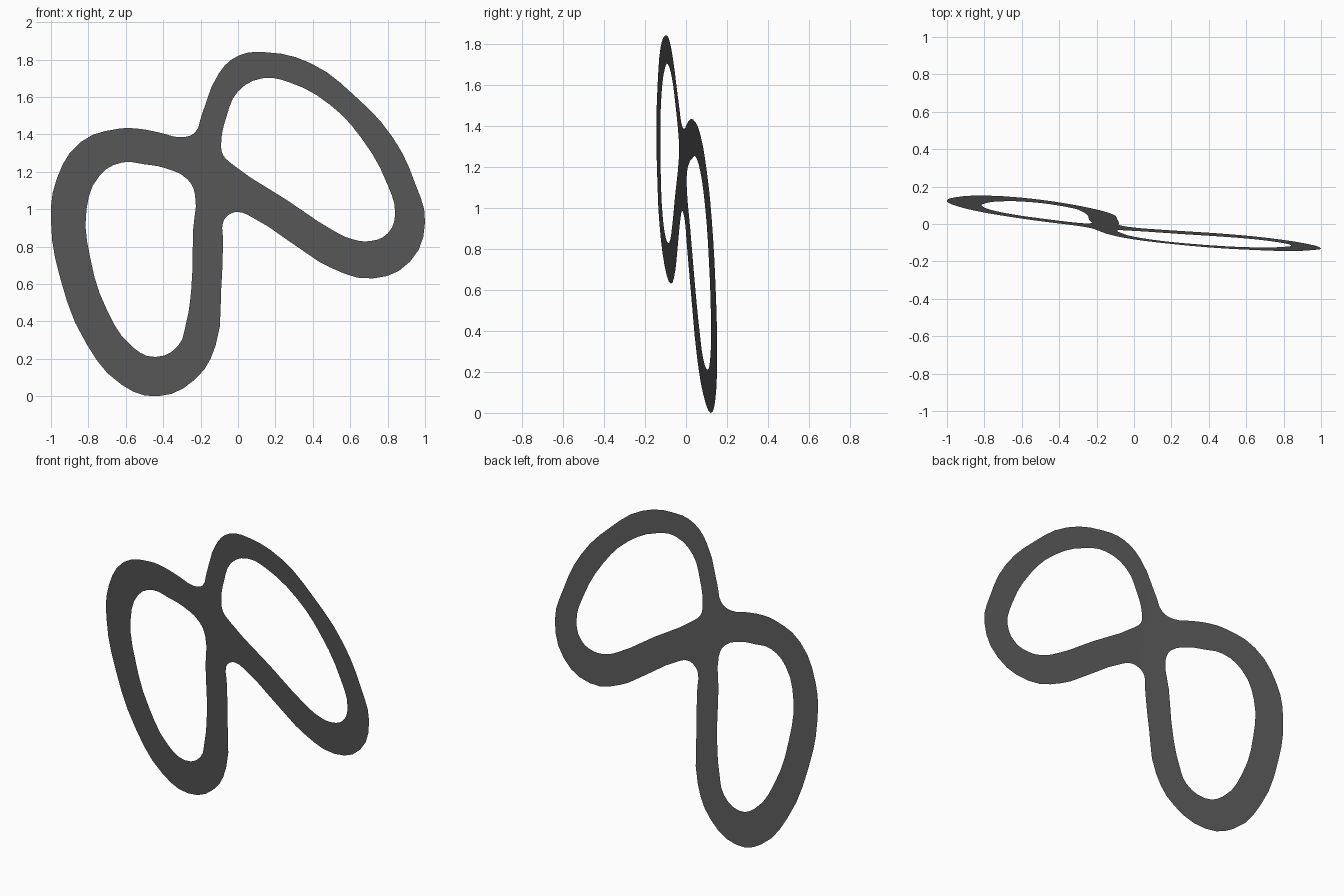
import bpy
import bmesh
from mathutils import Vector

default_cube = bpy.data.objects.get("Cube")
if default_cube:
    bpy.data.objects.remove(default_cube, do_unlink=True)

# Outlines as (x, z) points: outer edge of the twin loop and its two openings
OUTER_EDGE = [
    (.14, 1.84), (.39, 1.78), (.62, 1.61), (.83, 1.38), (.95, 1.13), (1, .93),
    (.92, .72), (.72, .63), (.49, .69), (.33, .79), (.07, .96), (0, .985),
    (-.05, .97), (-.08, .93), (-.08, .84), (-.09, .57), (-.12, .27),
    (-.23, .09), (-.43, 0), (-.62, .06), (-.81, .28), (-.95, .63), (-1, .94),
    (-.97, 1.16), (-.84, 1.36), (-.64, 1.43), (-.53, 1.43), (-.42, 1.41),
    (-.3, 1.385), (-.23, 1.41), (-.195, 1.5), (-.1, 1.73), (0, 1.82),
]
RIGHT_OPENING = [
    (-.23, 1.08), (-.24, .89), (-.25, .57), (-.28, .38), (-.32, .27),
    (-.44, .21), (-.56, .26), (-.7, .46), (-.79, .74), (-.81, 1),
    (-.74, 1.18), (-.62, 1.25), (-.5, 1.24), (-.39, 1.22), (-.27, 1.16),
]
LEFT_OPENING = [
    (-.09, 1.35), (-.08, 1.29), (-.03, 1.24), (.26, 1.05), (.52, .88),
    (.61, .84), (.71, .83), (.8, .87), (.84, .97), (.8, 1.13), (.66, 1.38),
    (.49, 1.56), (.27, 1.68), (.13, 1.7), (0, 1.63), (-.06, 1.5),
]

# Each lobe lies in its own plane: y = offset + x * slope_x + z * slope_z
RIGHT_LOBE = Vector((.0587, -.1427, -.0805))
LEFT_LOBE = Vector((.0556, -.1152, -.0758))


def add_outline(curve, points):
    """Add a smooth closed spline through the given points."""
    spline = curve.splines.new('BEZIER')
    spline.bezier_points.add(len(points) - 1)
    spline.use_cyclic_u = True
    spline.resolution_u = 3
    for bezier_point, (x, z) in zip(spline.bezier_points, points):
        bezier_point.co = (x, z, 0)
        bezier_point.handle_left_type = 'AUTO'
        bezier_point.handle_right_type = 'AUTO'


def filled_sheet(name, outlines):
    """Fill the outlines as one flat sheet and return it as a mesh."""
    curve = bpy.data.curves.new(name + "_outline", 'CURVE')
    curve.dimensions = '2D'
    curve.fill_mode = 'BOTH'
    for points in outlines:
        add_outline(curve, points)
    helper = bpy.data.objects.new(name + "_outline", curve)
    bpy.context.collection.objects.link(helper)
    bpy.context.view_layer.update()
    evaluated = helper.evaluated_get(bpy.context.evaluated_depsgraph_get())
    mesh = bpy.data.meshes.new_from_object(evaluated)
    bpy.data.objects.remove(helper, do_unlink=True)
    bpy.data.curves.remove(curve)
    mesh.name = name
    return mesh


def make_material(name, colour):
    material = bpy.data.materials.new(name)
    material.use_nodes = True
    material.diffuse_color = colour
    material.node_tree.nodes["Principled BSDF"].inputs["Base Color"].default_value = colour
    return material


# Twin loop: a thin sheet, creased where the two lobes meet
mesh = filled_sheet("twin_loop", [OUTER_EDGE, RIGHT_OPENING, LEFT_OPENING])
bm = bmesh.new()
bm.from_mesh(mesh)
bmesh.ops.remove_doubles(bm, verts=bm.verts, dist=.0005)

crease = RIGHT_LOBE - LEFT_LOBE
bmesh.ops.bisect_plane(
    bm, geom=bm.verts[:] + bm.edges[:] + bm.faces[:],
    plane_co=(-crease[0] / crease[1], 0, 0),
    plane_no=(crease[1], crease[2], 0))

# Stand the sheet upright and lean each lobe into its plane
for vert in bm.verts:
    x, z = vert.co.x, vert.co.y
    place = Vector((1, x, z))
    vert.co = (x, max(RIGHT_LOBE.dot(place), LEFT_LOBE.dot(place)), z)

# Turn every face towards the front
bm.normal_update()
for face in bm.faces:
    face.smooth = False
    if face.normal.y > 0:
        face.normal_flip()
bm.to_mesh(mesh)
bm.free()

mesh.materials.clear()
mesh.materials.append(make_material("dark_grey", (.1, .1, .1, 1)))
twin_loop = bpy.data.objects.new("twin_loop", mesh)
bpy.context.collection.objects.link(twin_loop)
